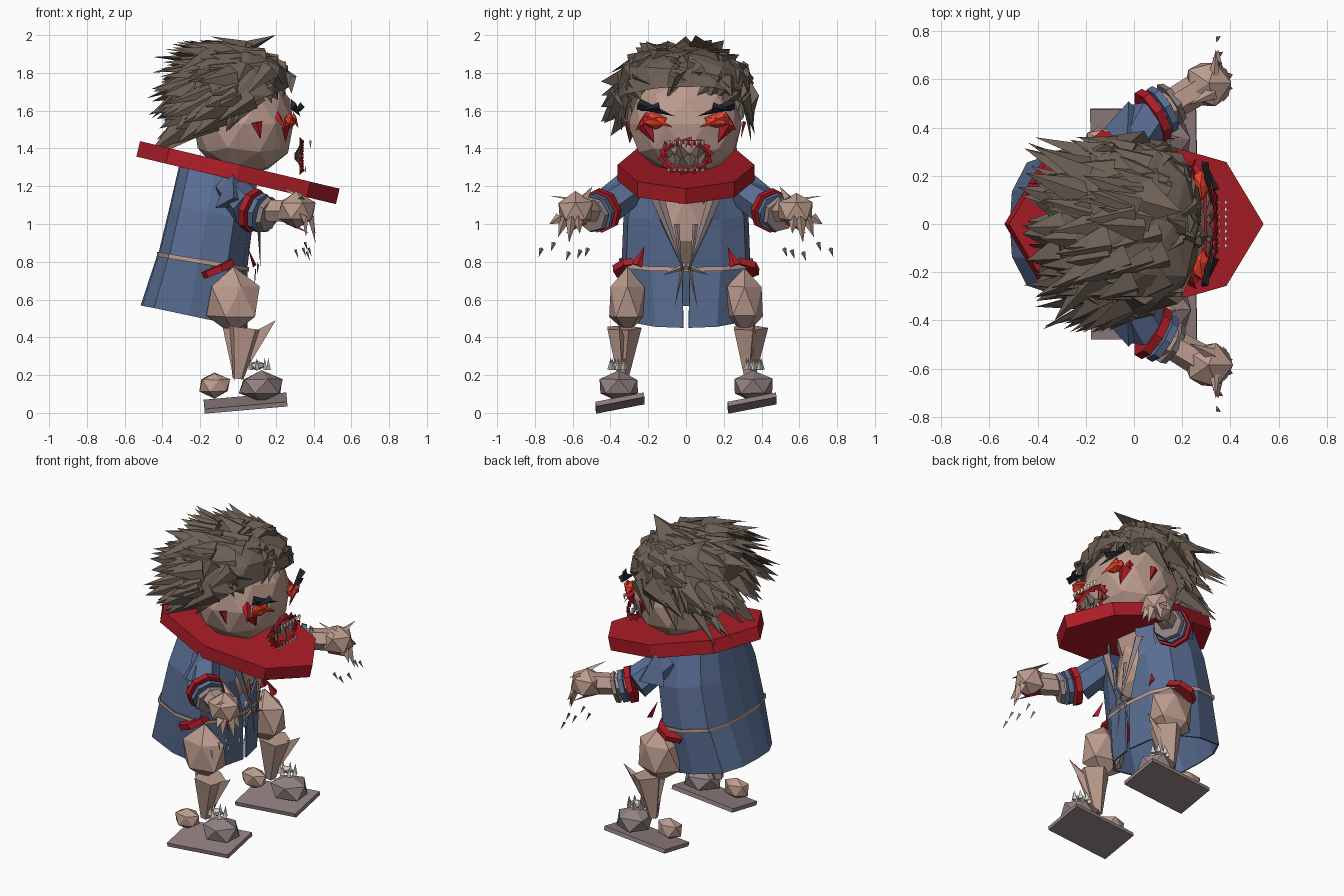
import bpy, bmesh, random
from math import sin, cos, pi, radians, copysign
from mathutils import Vector as V, Matrix, Euler

if "Cube" in bpy.data.objects:
    bpy.data.objects.remove(bpy.data.objects["Cube"])

random.seed(7)
R = random.uniform
COL = dict(skin=(.50, .33, .27), hair=(.15, .115, .09), red=(.42, .012, .02), blue=(.10, .155, .29),
           mauve=(.29, .22, .225), glow=(.8, .05, .02), black=(.02, .02, .03), bone=(.66, .63, .57))
MAT = {}
for k, c in COL.items():
    MAT[k] = bpy.data.materials.new(k)
    MAT[k].diffuse_color = (*c, 1)


def finish(bm, name, mat, normals=True):
    if normals:
        bmesh.ops.recalc_face_normals(bm, faces=bm.faces[:])
    me = bpy.data.meshes.new(name)
    bm.to_mesh(me)
    bm.free()
    me.materials.append(MAT[mat])
    ob = bpy.data.objects.new(name, me)
    bpy.context.collection.objects.link(ob)
    return ob


def loft(bm, rings, cap=True, closed=True):
    vs = [[bm.verts.new(p) for p in r] for r in rings]
    n = len(vs[0])
    for a, b in zip(vs, vs[1:]):
        for i in range(n if closed else n - 1):
            j = (i + 1) % n
            bm.faces.new((a[i], a[j], b[j], b[i]))
    if cap:
        bm.faces.new(vs[0][::-1])
        bm.faces.new(vs[-1])


def tube(bm, a, b, ra, rb, n=8, spin=0):
    a, b = V(a), V(b)
    q = (b - a).to_track_quat('Z', 'Y')
    loft(bm, [[p + q @ V((r * cos(2*pi*i/n + spin), r * sin(2*pi*i/n + spin), 0)) for i in range(n)]
              for p, r in ((a, ra), (b, rb))])


def blob(bm, c, r, sub=1, jit=.06, power=1.0):
    vs = bmesh.ops.create_icosphere(bm, subdivisions=sub, radius=1)['verts']
    for v in vs:
        p = [copysign(abs(x) ** power, x) * (1 + R(-jit, jit)) for x in v.co]
        v.co = V(c) + V([x * y for x, y in zip(p, r)])


def shard(bm, a, b, w, up=(0, 0, 1), t=.3):
    """Flat pointed wedge from a to b: width w, ridge height t*w."""
    a, b = V(a), V(b)
    s = (b - a).cross(V(up)).normalized()
    u = s.cross(b - a).normalized()
    l, r, m, e = (bm.verts.new(p) for p in (a - s*w/2, a + s*w/2, a + u*w*t, b))
    for f in ((l, r, m), (l, m, e), (m, r, e), (r, l, e)):
        bm.faces.new(f)


# Head
bm = bmesh.new()
blob(bm, (.03, 0, 1.53), (.27, .30, .27), 2, .03, .9)
finish(bm, "head", "skin")

# Hair: faceted cap trimmed along a sloping hairline
hc, hr = V((-.02, -.01, 1.68)), V((.31, .36, .26))
bm = bmesh.new()
blob(bm, hc, hr, 2, .05, .82)
bmesh.ops.bisect_plane(bm, geom=bm.verts[:] + bm.edges[:] + bm.faces[:], plane_co=(0, 0, 1.61),
                       plane_no=(-.42, 0, 1), clear_inner=True)
finish(bm, "hair_cap", "hair")

# Hair tufts swept backwards, fringe falling forwards
bm = bmesh.new()
n = 0
while n < 130:
    d = V((R(-1, 1), R(-1, 1), R(-.8, 1)))
    if not .3 < d.length < 1:
        continue
    d.normalize()
    p = hc + V([x * y * .97 for x, y in zip(d, hr)])
    if p.z < 1.62 + .5 * p.x:
        continue
    n += 1
    if d.x > .55:
        t = p + V((R(-.02, .06), R(-.13, .13), R(-.14, .03)))
    else:
        t = p + (V((-.85, R(-.3, .3), -.45 + .3 * d.z)) + d * .5).normalized() * R(.14, .28)
    t = V((max(t.x, R(-.50, -.40)), min(max(t.y, -.45), .36), min(t.z, R(1.95, 2.0))))
    shard(bm, p, t, R(.09, .18), d)
for s in (-1, 1):
    for i in range(9):   # side locks
        p = V((R(-.2, .2), s * .3, R(1.65, 1.85)))
        shard(bm, p, p + V((R(-.16, -.02), s * R(.03, .07), R(-.24, -.1))), R(.1, .15), (0, s, 0))
shard(bm, (-.15, -.2, 1.9), (-.33, -.4, 1.80), .14)
shard(bm, (.02, .1, 1.9), (.2, .05, 2.0), .22)
finish(bm, "hair_tufts", "hair")

# Big tilted octagonal collar
bm = bmesh.new()
M = Matrix.Translation((0, 0, 1.272)) @ Matrix.Rotation(radians(13.4), 4, 'Y')
loft(bm, [[M @ V((.543 * cos(i*pi/4), .363 * sin(i*pi/4), h)) for i in range(8)] for h in (-.042, .042)])
finish(bm, "collar", "red")

# Coat: open shell, split at the front
bm = bmesh.new()
half = [(1, None), (.9, .55), (.55, .93), (-.1, 1), (-.75, .85), (-.97, .45)]
rings = []
for xb, xf, zb, zf, hy, gap in ((-.30, .10, 1.36, 1.22, .25, .5), (-.36, .08, 1.1, 1.02, .33, .42),
                                (-.42, .05, .85, .77, .34, .06), (-.43, .05, .83, .74, .33, .06),
                                (-.515, .05, .57, .45, .30, .05)):
    side = [(u, gap if w is None else w) for u, w in half]
    full = side + [(-1, 0)] + [(u, -w) for u, w in side[::-1]]
    rings.append([(xb + (xf - xb) * (u + 1) / 2, w * hy, zb + (zf - zb) * (u + 1) / 2) for u, w in full])
loft(bm, rings, False, False)
coat = finish(bm, "coat", "blue")
coat.modifiers.new("thickness", 'SOLIDIFY').thickness = .012

# Belt band around the coat
bm = bmesh.new()
loft(bm, [[((p[0] + .17) * 1.04 - .17, p[1] * 1.04, p[2] + d) for p in rings[2]] for d in (-.022, .002)], False)
finish(bm, "belt", "skin")

# Chest and neck
bm = bmesh.new()
blob(bm, (-.06, 0, 1.03), (.15, .2, .27), 1, .04)
tube(bm, (-.08, 0, 1.15), (0, 0, 1.35), .15, .15, 7)
finish(bm, "chest", "skin")

# Lapels and hanging cords
bm = bmesh.new()
for s in (-1, 1):
    shard(bm, (.09, s * .15, 1.14), (.12, s * .01, .75), .07, (1, 0, 0))
    shard(bm, (.11, s * .05, 1.0), (.12, s * .02, .72), .03, (1, 0, 0))
    shard(bm, (.10, 0, .78), (.10, s * .12, .73), .04, (1, 0, 0))
    shard(bm, (.09, s * .02, .76), (.08, s * .06, .56), .02, (1, 0, 0))
finish(bm, "lapels_and_cords", "mauve")

# Face
parts = {k: bmesh.new() for k in ("glow", "black", "red", "hair", "bone")}
for s in (-1, 1):
    blob(parts["glow"], (.275, s * .16, 1.545), (.035, .075, .04), 1, .15)
    shard(parts["glow"], (.29, s * .2, 1.57), (.32, s * .07, 1.51), .06, (1, 0, 0))
    shard(parts["black"], (.28, s * .25, 1.635), (.33, s * .06, 1.57), .06, (1, 0, 0), .5)
    shard(parts["black"], (.33, s * .14, 1.62), (.30, s * .25, 1.60), .05, (1, 0, 0), .5)
    shard(parts["red"], (.25, s * .22, 1.53), (.25, s * .17, 1.43), .1, (1, s * .4, 0))
    shard(parts["red"], (.10, s * .3, 1.54), (.12, s * .29, 1.45), .06, (0, s, 0))
    shard(parts["red"], (.2, s * .2, 1.58), (.26, s * .27, 1.49), .07, (1, s, 0))
for i in range(14):      # ragged mouth ring
    a, b = 2*pi*i/14, 2*pi*(i + 1.5)/14
    shard(parts["red"], (.325, .13 * cos(a), 1.36 + .08 * sin(a)),
          (.35, .12 * cos(b), 1.36 + .085 * sin(b)), .05, (1, 0, 0))
for i in range(6):
    y = -.1 + .04 * i
    shard(parts["hair"], (.30, y, 1.36), (.34, y + R(-.04, .04), 1.36 + R(.05, .09) * (-1) ** i), .08, (1, 0, 0))
for i in range(7):
    y = -.09 + .03 * i
    shard(parts["bone"], (.375, y, 1.44), (.385, y, 1.40), .025, (1, 0, 0), .6)
    shard(parts["bone"], (.35, y, 1.28), (.36, y, 1.31), .02, (1, 0, 0), .6)
for k, nm in zip(parts, ("eyes", "brows", "face_markings_and_mouth", "beard", "teeth")):
    finish(parts[k], nm, k)

# Limbs, mirrored left and right
for s, side in ((-1, "right"), (1, "left")):
    ax = V((.82, s * .5, -.25)).normalized()
    cuff = V((.085, s * .455, 1.07))

    bm = bmesh.new()     # sleeve with pointed shoulder
    tube(bm, (-.05, s * .26, 1.2), cuff - ax * .03, .08, .10, 6)
    shard(bm, (-.02, s * .40, 1.09), (-.03, s * .30, 1.31), .2, (0, s, 0), .6)
    tube(bm, cuff + ax * .025, cuff + ax * .055, .105, .105, 8)
    finish(bm, side + "_sleeve", "blue")

    bm = bmesh.new()     # arm cuff and thigh cuff
    tube(bm, cuff - ax * .025, cuff + ax * .01, .118, .118, 8)
    c, d = V((-.11, s * .29, .765)), V((-.40, s * .1, .9)).normalized() * .018
    tube(bm, c - d, c + d, .10, .10, 7)
    shard(bm, (.06, s * .32, .36), (.03, s * .29, .28), .06, (1, 0, 0))
    shard(bm, (.08, s * .26, .78), (.05, s * .22, .88), .06, (1, 0, 0))
    shard(bm, (.27, s * .54, 1.0), (.38, s * .64, .95), .05)
    finish(bm, side + "_cuffs", "red")

    bm = bmesh.new()     # wrist
    tube(bm, cuff + ax * .075, cuff + ax * .10, .10, .09, 7)
    finish(bm, side + "_wrist", "mauve")

    bm = bmesh.new()     # hand with fingers
    hand = V((.31, s * .585, 1.07))
    tube(bm, cuff, hand, .06, .07, 6)
    blob(bm, hand, (.11, .105, .10), 1, .08)
    for dy, dz, fx in ((.03, -.17, .10), (.08, -.14, .05), (.12, -.07, .04), (-.02, -.12, .10)):
        p = hand + V((fx * .6, s * dy * .7, -.04))
        shard(bm, p, hand + V((fx, s * dy * 1.15, dz)), .065, (1, 0, .3), .5)
    shard(bm, hand + V((.02, 0, .05)), hand + V((.03, s * .14, .08)), .06)
    shard(bm, hand + V((.02, -s * .04, .06)), hand + V((-.08, -s * .09, .13)), .06)
    finish(bm, side + "_hand", "skin")

    bm = bmesh.new()     # loose claws
    for x, y, z in ((.37, .52, .87), (.36, .62, .85), (.35, .70, .90), (.34, .765, .87), (.30, .56, .86)):
        shard(bm, (x, s * y, z), (x + .02, s * (y + .015), z - .045), .025, (1, 0, 0), .5)
    finish(bm, side + "_claws", "mauve")

    bm = bmesh.new()     # thigh, shin and heel
    blob(bm, (-.025, s * .31, .59), (.155, .11, .175), 1, .06)
    tube(bm, (.0, s * .335, .18), (.035, s * .335, .45), .03, .10, 5)
    shard(bm, (.02, s * .34, .32), (.20, s * .36, .49), .14, (0, 1, 0))
    shard(bm, (-.03, s * .33, .45), (-.02, s * .34, .17), .1, (0, s, 0))
    blob(bm, (-.125, s * .345, .145), (.09, .06, .07), 1, .08)
    finish(bm, side + "_leg", "skin")

    bm = bmesh.new()     # toe block and tilted sole
    blob(bm, (.125, s * .355, .14), (.125, .12, .085), 1, .1)
    M = (Matrix.Translation((.04, s * .35, .052)) @ Euler((radians(11), radians(-5), 0)).to_matrix().to_4x4()
         @ Matrix.Diagonal((.44, .26, .025, 1)))
    bmesh.ops.create_cube(bm, size=1, matrix=M)
    finish(bm, side + "_foot", "mauve")

    bm = bmesh.new()     # ankle bones
    for i in range(7):
        p = V((.1 + .05 * cos(i * .9), s * .36 + .04 * sin(i * .9), .23))
        shard(bm, p, p + V((.01, 0, .06)), .035, (1, 0, 0), .7)
    blob(bm, (.1, s * .36, .25), (.045, .035, .025), 1, .15)
    finish(bm, side + "_ankle_bones", "bone")

for m in bpy.data.materials:
    if m.users and not m.is_grease_pencil:
        m.use_nodes = True
        m.node_tree.nodes["Principled BSDF"].inputs["Base Color"].default_value = m.diffuse_color
